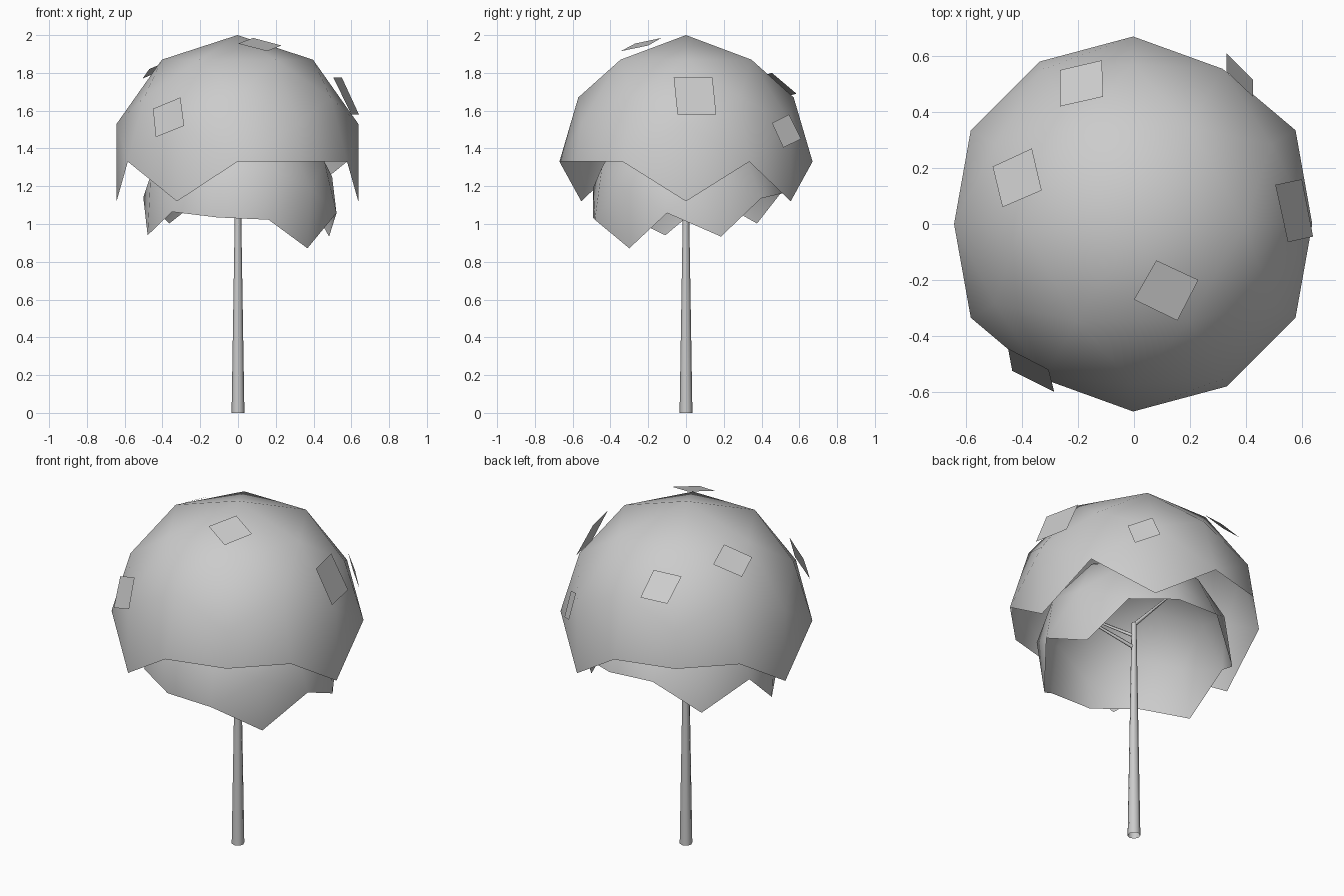
import bpy, math
from mathutils import Vector, Matrix

if "Cube" in bpy.data.objects:
    bpy.data.objects.remove(bpy.data.objects["Cube"])


def make(name, verts, faces, smooth=False):
    me = bpy.data.meshes.new(name)
    me.from_pydata(verts, [], faces)
    for p in me.polygons:
        p.use_smooth = smooth
    ob = bpy.data.objects.new(name, me)
    bpy.context.collection.objects.link(ob)
    return ob


def canopy(name, matrix):
    """Open six-fold dome whose rim hangs in points; two points are trimmed level."""
    # rings: radius, height, angle offset in degrees
    rings = [(0.40, 0.54, 0), (0.57, 0.34, 30), (0.64, 0.20, 0), (0.67, 0, 30), (0.64, -0.21, 0)]
    verts = [Vector((0, 0, 0.67))]
    for i, (r, z, off) in enumerate(rings):
        for k in range(6):
            rr, zz = (0.67, 0) if i == 4 and k in (2, 5) else (r, z)
            a = math.radians(60 * k + off)
            verts.append(Vector((rr * math.cos(a), rr * math.sin(a), zz)))
    idx = lambda ring, k: 1 + ring * 6 + k % 6
    faces = []
    for k in range(6):
        c, b, a, r, t = (idx(i, k) for i in range(5))
        c2, a2, r0 = idx(0, k + 1), idx(2, k + 1), idx(3, k - 1)
        faces += [(0, c, c2), (c, b, c2), (c, a, b), (b, a2, c2),
                  (a, r, b), (b, r, a2), (a, t, r), (r0, t, a)]
    return make(name, [matrix @ v for v in verts], faces, True)


def limb(name, p, q, r1, r2, sides=8):
    """Tapered round limb between two points."""
    p, q = Vector(p), Vector(q)
    rot = (q - p).to_track_quat('Z', 'Y')
    verts = []
    for c, r in ((p, r1), (q, r2)):
        for i in range(sides):
            a = 2 * math.pi * i / sides
            verts.append(c + rot @ Vector((r * math.cos(a), r * math.sin(a), 0)))
    faces = [(i, (i + 1) % sides, sides + (i + 1) % sides, sides + i) for i in range(sides)]
    return make(name, verts, faces, True)


# Outer foliage dome
canopy("outer_canopy", Matrix.Translation((-0.003, 0, 1.33)))

# Smaller foliage dome, tilted and turned underneath
tilt = Vector((0, 0, 1)).rotation_difference(Vector((0.05, -0.14, 1))).to_matrix().to_4x4()
canopy("inner_canopy", Matrix.Translation((0.01, 0.015, 1.1)) @ tilt
       @ Matrix.Rotation(math.radians(-43), 4, 'Z') @ Matrix.Scale(0.785, 4))

# Trunk and the branches hidden in the foliage
limb("trunk", (0, 0, 0), (0, 0, 1.3), 0.034, 0.013)
limb("branch_low", (0, 0, 1.15), (0.40, -0.10, 1.30), 0.011, 0.005, 5)
limb("branch_mid", (0, 0, 1.22), (0.22, -0.22, 1.38), 0.010, 0.005, 5)
limb("branch_top", (0, 0, 1.29), (-0.18, 0.10, 1.50), 0.012, 0.005, 5)

# Loose leaf cards on the crown
cards = [
    [(0, -.27, 1.955), (.155, -.345, 1.915), (.23, -.2, 1.945), (.08, -.13, 1.985)],
    [(.505, .14, 1.775), (.55, -.065, 1.775), (.64, -.045, 1.58), (.6, .16, 1.58)],
    [(-.45, -.445, 1.61), (-.435, -.525, 1.46), (-.285, -.6, 1.52), (-.305, -.52, 1.67)],
    [(.33, .61, 1.45), (.33, .545, 1.58), (.425, .455, 1.535), (.425, .515, 1.405)],
    [(-.505, .205, 1.77), (-.47, .06, 1.82), (-.33, .12, 1.88), (-.365, .27, 1.83)],
    [(-.265, .55, 1.68), (-.265, .42, 1.79), (-.11, .455, 1.80), (-.115, .585, 1.69)],
]
for i, c in enumerate(cards):
    make(f"leaf_card_{i + 1}", c, [(0, 1, 2, 3)])
